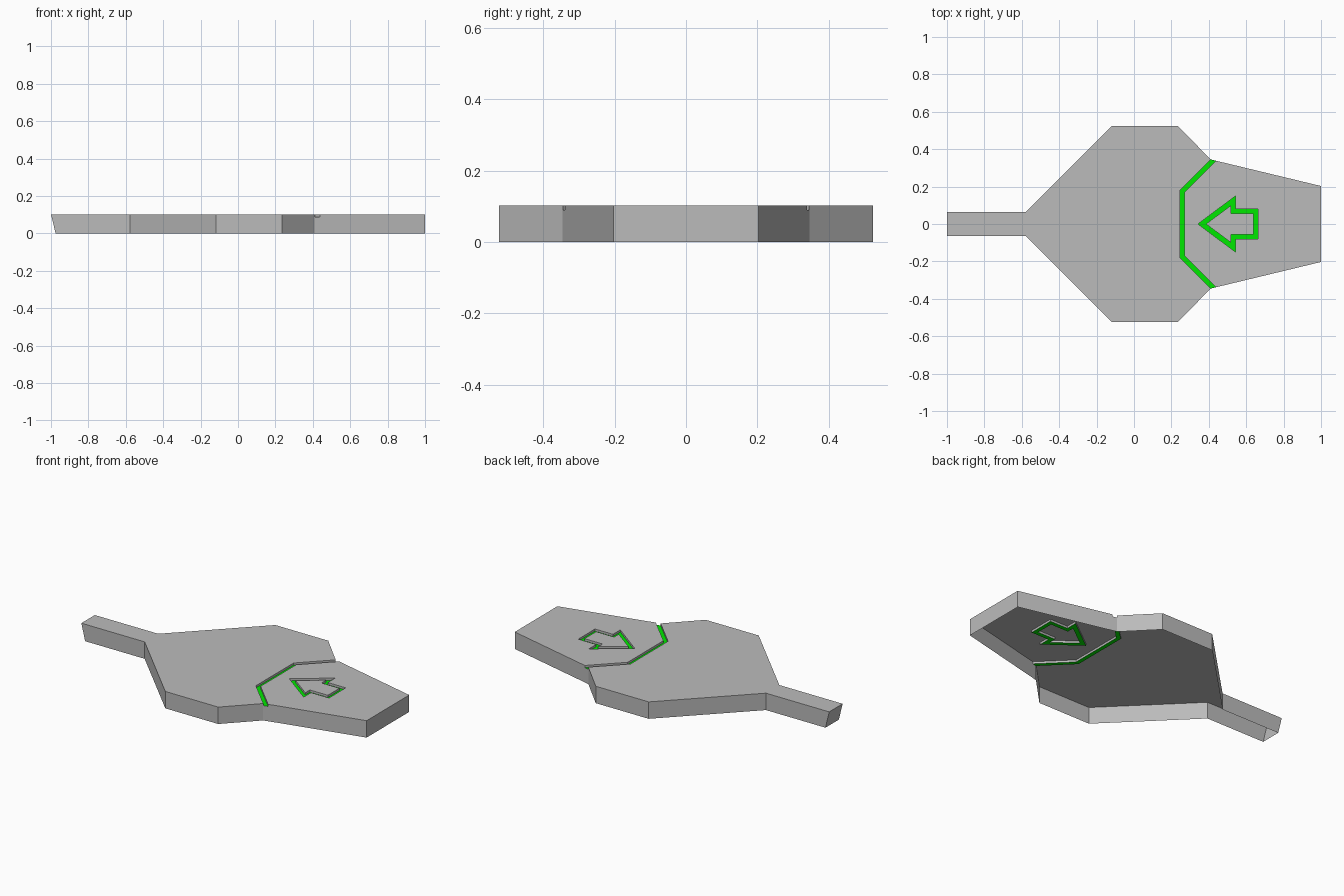
import bpy
import bmesh

HEIGHT, FLOOR = 0.102, 0.089

if "Cube" in bpy.data.objects:
    bpy.data.objects.remove(bpy.data.objects["Cube"])


def material(name, colour):
    mat = bpy.data.materials.new(name)
    mat.use_nodes = True
    mat.diffuse_color = colour
    mat.node_tree.nodes["Principled BSDF"].inputs["Base Color"].default_value = colour
    return mat


def mirrored(half):
    """Complete a +y half profile into a closed loop, keeping points on the axis single."""
    return half + [(x, -y) for x, y in reversed(half) if y > 0]


def prism(name, polygons, z0, z1):
    """Extrude flat polygons, sharing their common points, into a closed solid."""
    bm = bmesh.new()
    for poly in polygons:
        bm.faces.new([bm.verts.new((x, y, z0)) for x, y in poly])
    bmesh.ops.remove_doubles(bm, verts=bm.verts, dist=1e-5)
    bmesh.ops.recalc_face_normals(bm, faces=bm.faces)
    top = bmesh.ops.extrude_face_region(bm, geom=bm.faces[:], use_keep_orig=True)["geom"]
    verts = [v for v in top if isinstance(v, bmesh.types.BMVert)]
    bmesh.ops.translate(bm, verts=verts, vec=(0, 0, z1 - z0))
    bmesh.ops.recalc_face_normals(bm, faces=bm.faces)
    mesh = bpy.data.meshes.new(name)
    bm.to_mesh(mesh)
    bm.free()
    obj = bpy.data.objects.new(name, mesh)
    bpy.context.collection.objects.link(obj)
    return obj


def band(a, b, closed):
    """Quads filling the strip between two matching outlines."""
    n = len(a)
    return [[a[i], a[(i + 1) % n], b[(i + 1) % n], b[i]] for i in range(n if closed else n - 1)]


grey = material("grey plastic", (0.5, 0.5, 0.5, 1))
green = material("green paint", (0.0, 0.8, 0.0, 1))

# Paddle-shaped body, with the tail end leaning inwards at the base
outline = mirrored([(-1, 0.064), (-0.578, 0.064), (-0.118, 0.524),
                    (0.235, 0.524), (0.41, 0.345), (1, 0.203)])
body = prism("body_shell", [outline], 0, HEIGHT)
for v in body.data.vertices:
    if v.co.x < -0.99 and v.co.z < 0.01:
        v.co.x = -0.975
body.data.materials.append(grey)
body.data.materials.append(green)

# Groove cutters: the angled seam and the arrow outline
seam = band(mirrored([(0.5, 0.4345), (0.245, 0.1795)]),
            mirrored([(0.5, 0.4), (0.27, 0.17)]), False)
arrow = band(mirrored([(0.342, 0), (0.543, 0.15), (0.543, 0.08), (0.663, 0.08)]),
             mirrored([(0.385, 0), (0.518, 0.099), (0.518, 0.055), (0.638, 0.055)]), True)
cutters = [prism("seam_cutter", seam, FLOOR, HEIGHT + 0.05),
           prism("arrow_cutter", arrow, FLOOR, HEIGHT + 0.05)]
for cutter in cutters:
    cutter.hide_render = True
    mod = body.modifiers.new(cutter.name, "BOOLEAN")
    mod.operation, mod.solver, mod.object = "DIFFERENCE", "EXACT", cutter
bpy.context.view_layer.update()
graph = bpy.context.evaluated_depsgraph_get()
cut_mesh = bpy.data.meshes.new_from_object(body.evaluated_get(graph))
body.modifiers.clear()
body.data = cut_mesh
for cutter in cutters:
    bpy.data.objects.remove(cutter)

# Open the underside and paint the groove floors
bm = bmesh.new()
bm.from_mesh(cut_mesh)
under = [f for f in bm.faces if all(v.co.z < 0.001 for v in f.verts)]
bmesh.ops.delete(bm, geom=under, context="FACES")
for f in bm.faces:
    f.material_index = int(all(abs(v.co.z - FLOOR) < 0.001 for v in f.verts))
    f.smooth = False
bm.to_mesh(cut_mesh)
bm.free()
